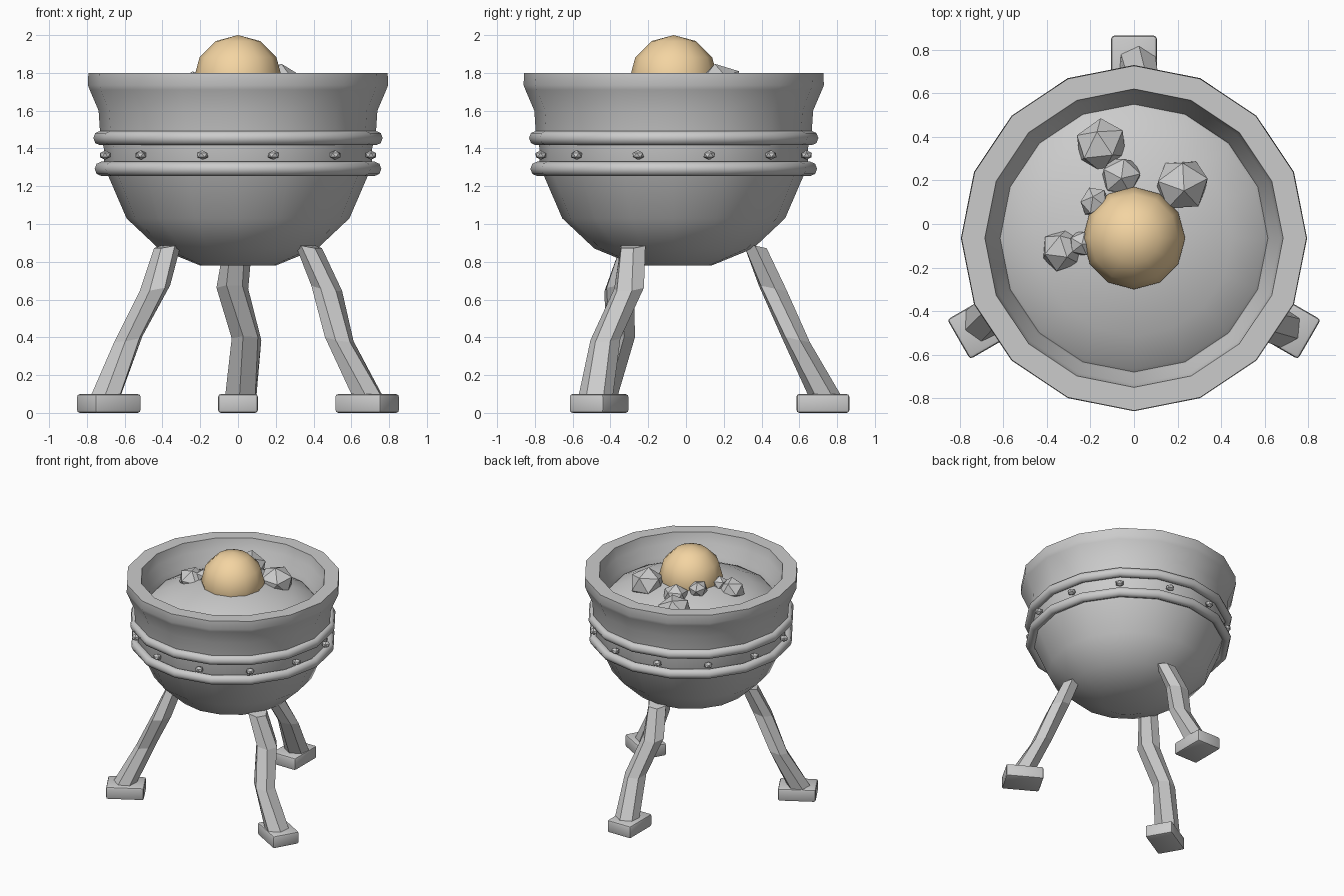
import bpy, bmesh, math
from math import sin, cos, pi, radians
from mathutils import Vector, Matrix

if "Cube" in bpy.data.objects:
    bpy.data.objects.remove(bpy.data.objects["Cube"])

CY = -0.065  # bowl axis


def finish(name, bm, smooth=None, color=None):
    bmesh.ops.recalc_face_normals(bm, faces=bm.faces)
    me = bpy.data.meshes.new(name)
    bm.to_mesh(me)
    bm.free()
    ob = bpy.data.objects.new(name, me)
    bpy.context.collection.objects.link(ob)
    if smooth:
        bpy.ops.object.select_all(action='DESELECT')
        ob.select_set(True)
        bpy.context.view_layer.objects.active = ob
        bpy.ops.object.shade_smooth_by_angle(angle=radians(smooth))
    if color:
        mat = bpy.data.materials.new(name)
        mat.diffuse_color = color
        mat.use_nodes = True
        mat.node_tree.nodes["Principled BSDF"].inputs["Base Color"].default_value = mat.diffuse_color
        me.materials.append(mat)
    return ob


def lathe(name, profile, sides=16, closed=False, smooth=35):
    """Revolve (radius, z) points around the bowl axis."""
    bm = bmesh.new()
    rings = []
    for r, z in profile:
        if r == 0:
            rings.append([bm.verts.new((0, CY, z))] * sides)
        else:
            rings.append([bm.verts.new((r * cos(2 * pi * i / sides), CY + r * sin(2 * pi * i / sides), z))
                          for i in range(sides)])
    pairs = list(zip(rings, rings[1:]))
    if closed:
        pairs.append((rings[-1], rings[0]))
    for a, b in pairs:
        for i in range(sides):
            j = (i + 1) % sides
            quad = list(dict.fromkeys((a[i], a[j], b[j], b[i])))
            bm.faces.new(quad)
    return finish(name, bm, smooth)


# Bowl shell with flared rim and inner wall
lathe("bowl", [(0, 0.78), (0.2, 0.78), (0.42, 0.87), (0.59, 1.03), (0.685, 1.25), (0.71, 1.3),
               (0.71, 1.4), (0.73, 1.48), (0.738, 1.6), (0.785, 1.71), (0.795, 1.735), (0.792, 1.8),
               (0.685, 1.8), (0.67, 1.72), (0.625, 1.64), (0.605, 1.55)])

# Mounded ash bed
lathe("ash_bed", [(0.63, 1.58), (0.6, 1.61), (0.45, 1.68), (0.25, 1.74), (0, 1.76)])

# Two raised bands
for name, r, z in (("upper_band", 0.73, 1.455), ("lower_band", 0.723, 1.292)):
    lathe(name, [(r + 0.036 * cos(k * pi / 4), z + 0.038 * sin(k * pi / 4)) for k in range(8)],
          closed=True, smooth=50)

# Studs between the bands
bm = bmesh.new()
for k in range(12):
    a = radians(15 + 30 * k)
    m = (Matrix.Translation((0.728 * cos(a), CY + 0.728 * sin(a), 1.365))
         @ Matrix.Rotation(a, 4, 'Z') @ Matrix.Diagonal((0.032, 0.034, 0.025, 1)))
    bmesh.ops.create_icosphere(bm, subdivisions=1, radius=1, matrix=m)
finish("studs", bm)

# Crooked hexagonal legs with bevelled feet: (tangential, radial, z, radius)
path = [(0.0, 0.43, 0.885, 0.075), (-0.03, 0.525, 0.66, 0.085),
        (0.045, 0.645, 0.39, 0.082), (0.015, 0.80, 0.09, 0.092)]
for n, turn in (("back", 0), ("left", 120), ("right", -120)):
    place = Matrix.Translation((0, CY, 0)) @ Matrix.Rotation(radians(turn), 4, 'Z')
    bm = bmesh.new()
    rings = []
    for k, (t, r, z, rad) in enumerate(path):
        tilt = (0.2, 0.2, 0.2, 0)[k]
        ring = []
        for i in range(6):
            a = i * pi / 3 + 0.15 * k
            ring.append(bm.verts.new(place @ Vector((t + rad * cos(a), r + rad * 0.95 * sin(a),
                                                     z - tilt * rad * sin(a)))))
        rings.append(ring)
    for a, b in zip(rings, rings[1:]):
        for i in range(6):
            bm.faces.new((a[i], a[i - 1], b[i - 1], b[i]))
    bm.faces.new(rings[0])
    bm.faces.new(rings[-1])
    finish(n + "_leg", bm)
    bm = bmesh.new()
    bmesh.ops.create_cube(bm, size=1, matrix=place @ Matrix.Translation((0, 0.79, 0.05))
                          @ Matrix.Diagonal((0.21, 0.28, 0.1, 1)))
    bmesh.ops.bevel(bm, geom=bm.edges[:], offset=0.015, segments=2, affect='EDGES', profile=0.5)
    finish(n + "_foot", bm, 35)

# Glowing dome in the centre
bm = bmesh.new()
bmesh.ops.create_uvsphere(bm, u_segments=12, v_segments=6, radius=0.235,
                          matrix=Matrix.Translation((0, CY, 1.765)))
finish("ember_dome", bm, 35, (0.9, 0.66, 0.36, 1))

# Faceted coals: x, y, z, radius, turn
coals = [(0.22, 0.18, 1.73, 0.135, 20), (-0.15, 0.36, 1.68, 0.13, 50), (-0.06, 0.22, 1.72, 0.10, 10),
         (-0.33, -0.12, 1.71, 0.105, 35), (-0.18, 0.10, 1.76, 0.075, 70), (-0.24, -0.09, 1.75, 0.065, 5)]
for i, (x, y, z, r, turn) in enumerate(coals):
    bm = bmesh.new()
    m = (Matrix.Translation((x, y, z)) @ Matrix.Rotation(radians(turn), 4, 'Z')
         @ Matrix.Rotation(radians(turn * 0.7), 4, 'X') @ Matrix.Diagonal((1, 0.95, 0.9, 1)))
    bmesh.ops.create_icosphere(bm, subdivisions=1, radius=r, matrix=m)
    finish("coal_%d" % (i + 1), bm)
